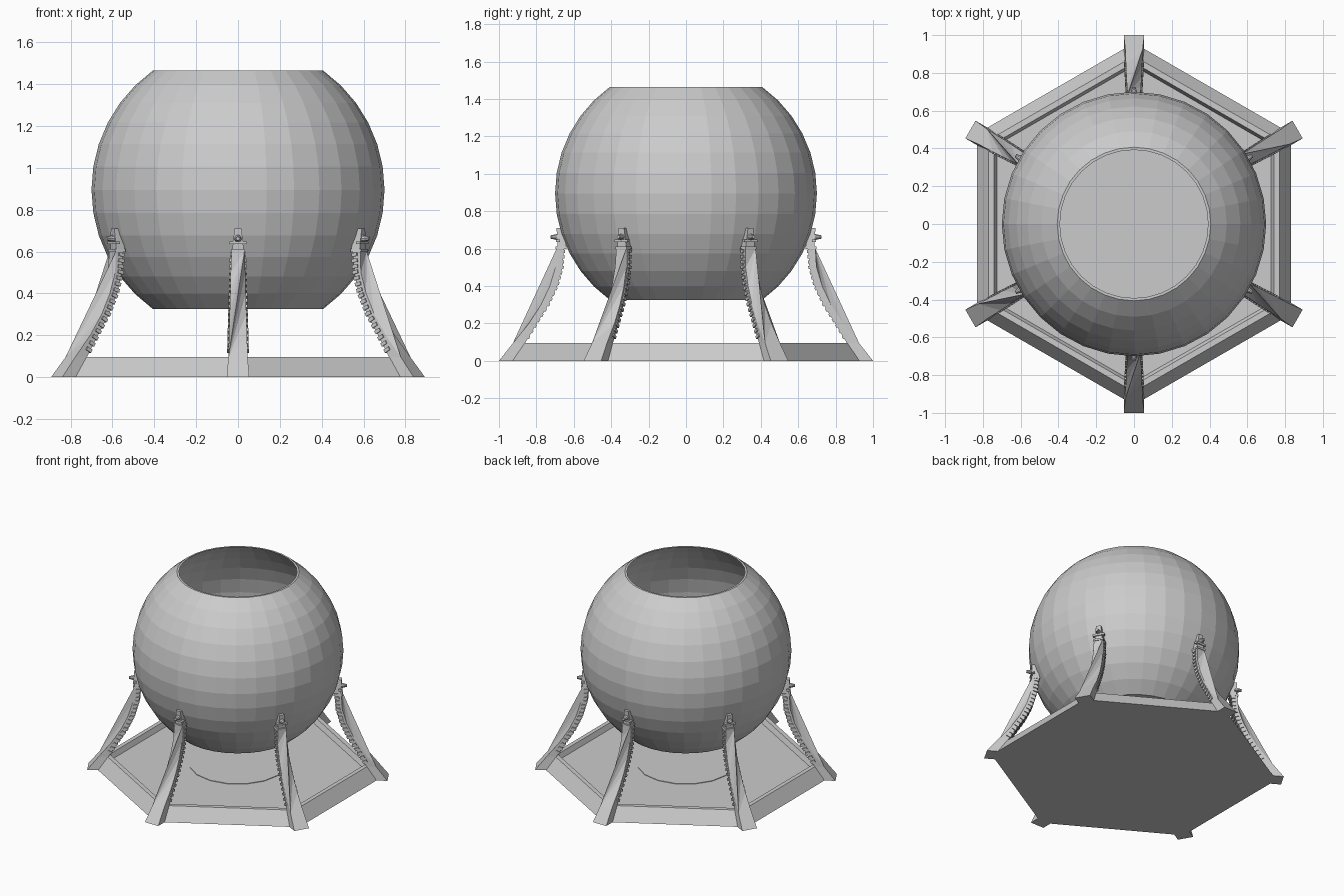
import bpy, bmesh
from math import sin, cos, pi, radians
from mathutils import Vector, Matrix

if "Cube" in bpy.data.objects:
    bpy.data.objects.remove(bpy.data.objects["Cube"])


def finish(name, bm):
    bmesh.ops.remove_doubles(bm, verts=bm.verts, dist=1e-5)
    bmesh.ops.recalc_face_normals(bm, faces=bm.faces)
    me = bpy.data.meshes.new(name)
    bm.to_mesh(me)
    bm.free()
    ob = bpy.data.objects.new(name, me)
    bpy.context.collection.objects.link(ob)
    return ob


def lathe(name, profile, n, start=0.0):
    """Closed solid of revolution; first and last rings are capped."""
    bm = bmesh.new()
    rings = [[bm.verts.new((r * cos(start + 2 * pi * i / n),
                            r * sin(start + 2 * pi * i / n), z)) for i in range(n)]
             for r, z in profile]
    for a, b in zip(rings, rings[1:]):
        for i in range(n):
            j = (i + 1) % n
            bm.faces.new((a[i], a[j], b[j], b[i]))
    bm.faces.new(rings[0])
    bm.faces.new(rings[-1])
    return finish(name, bm)


# Round bowl: truncated sphere, open at the top, with a thin wall
def arc(radius, a0, a1, steps):
    return [(radius * sin(a0 + (a1 - a0) * i / steps),
             0.895 - radius * cos(a0 + (a1 - a0) * i / steps)) for i in range(steps + 1)]


lo, hi = radians(35.5), radians(144.5)
outer = arc(0.70, lo, hi, 12)
inner = [(r * 0.965, z) for r, z in reversed(outer)]
inner[-1] = (inner[-1][0], 0.34)
lathe("bowl", outer + inner, 32)

# Hexagonal tray base with sloped sides and raised rim
k = 1 / cos(pi / 6)
lathe("base", [(0.83 * k, 0), (0.77 * k, 0.095), (0.74 * k, 0.095), (0.725 * k, 0.06)], 6, pi / 2)
lathe("base_disc", [(0.325, 0.055), (0.325, 0.064)], 16)

# Leg side curves as (radius, height, half width), from top to foot
OUT = [(0.692, 0.60, 0.031), (0.698, 0.50, 0.035), (0.728, 0.40, 0.037),
       (0.775, 0.30, 0.040), (0.840, 0.20, 0.043), (0.925, 0.095, 0.046)]
INN = [(0.652, 0.60, 0.031), (0.660, 0.50, 0.035), (0.688, 0.40, 0.037),
       (0.735, 0.30, 0.040), (0.798, 0.20, 0.043), (0.860, 0.095, 0.046)]


def box(bm, size, matrix):
    bmesh.ops.create_cube(bm, size=1, matrix=matrix @ Matrix.Diagonal((*size, 1)))


def loft(bm, a, b):
    """Hexahedron between two quads."""
    a = [bm.verts.new(p) for p in a]
    b = [bm.verts.new(p) for p in b]
    bm.faces.new(a)
    bm.faces.new(b)
    for i in range(4):
        j = (i + 1) % 4
        bm.faces.new((a[i], a[j], b[j], b[i]))


def quad(r0, r1, w, z):
    return [(r0, -w, z), (r1, -w, z), (r1, w, z), (r0, w, z)]


def make_leg(name, angle):
    bm = bmesh.new()
    # curved body; the outer face folds along a diagonal ridge
    ol, orr, il, ir = [[bm.verts.new((r, s * w, z)) for r, z, w in pts]
                       for pts, s in ((OUT, -1), (OUT, 1), (INN, -1), (INN, 1))]
    last = len(OUT) - 1
    for i in range(last):
        bm.faces.new((ol[i], ol[i + 1], il[i + 1], il[i]))
        bm.faces.new((orr[i], orr[i + 1], ir[i + 1], ir[i]))
        bm.faces.new((il[i], il[i + 1], ir[i + 1], ir[i]))
        bm.faces.new((orr[0], ol[i], ol[i + 1]))
        bm.faces.new((ol[last], orr[i], orr[i + 1]))
    bm.faces.new((ol[0], orr[0], ir[0], il[0]))
    bm.faces.new((ol[last], orr[last], ir[last], il[last]))
    body = finish(name, bm)

    bm = bmesh.new()
    # flared foot
    loft(bm, quad(0.90, 1.0, 0.054, 0), quad(0.86, 0.925, 0.046, 0.095))
    # tapered clamp at the top with collar, cross pin and knob
    loft(bm, quad(0.64, 0.697, 0.035, 0.598), quad(0.64, 0.697, 0.033, 0.612))
    loft(bm, quad(0.64, 0.687, 0.027, 0.612), quad(0.66, 0.692, 0.017, 0.71))
    box(bm, (0.022, 0.08, 0.014), Matrix.Translation((0.685, 0, 0.642)))
    bmesh.ops.create_cone(bm, cap_ends=True, segments=10, radius1=0.02, radius2=0.009,
                          depth=0.045, matrix=Matrix.Translation((0.702, 0, 0.662))
                          @ Matrix.Rotation(pi / 2, 4, 'Y'))
    # ribs stepping down the inner curve
    ribs = 17
    for n in range(ribs):
        t = 0.15 + n / (ribs - 1) * (last - 0.45)
        i = min(int(t), last - 1)
        a, b = Vector(INN[i]), Vector(INN[i + 1])
        p = a.lerp(b, t - i)
        d = b - a
        tilt = Vector((d.x, 0, d.y)).to_track_quat('Z', 'Y').to_matrix().to_4x4()
        size = (0.03, 2 * p.z + 0.014, 0.017)
        along = Vector((d.x, 0, d.y)).normalized()
        side = Vector((0, 1, 0))
        normal = side.cross(along)
        m = Matrix((normal, side, along)).transposed().to_4x4()
        if normal.x > 0:
            normal = -normal
        box(bm, size, Matrix.Translation(Vector((p.x, 0, p.y)) - normal * 0.009) @ m)
    detail = finish(name + "_details", bm)
    for ob in (body, detail):
        ob.rotation_euler.z = angle


for n in range(6):
    make_leg("leg_%d" % (n + 1), pi / 2 + n * pi / 3)
